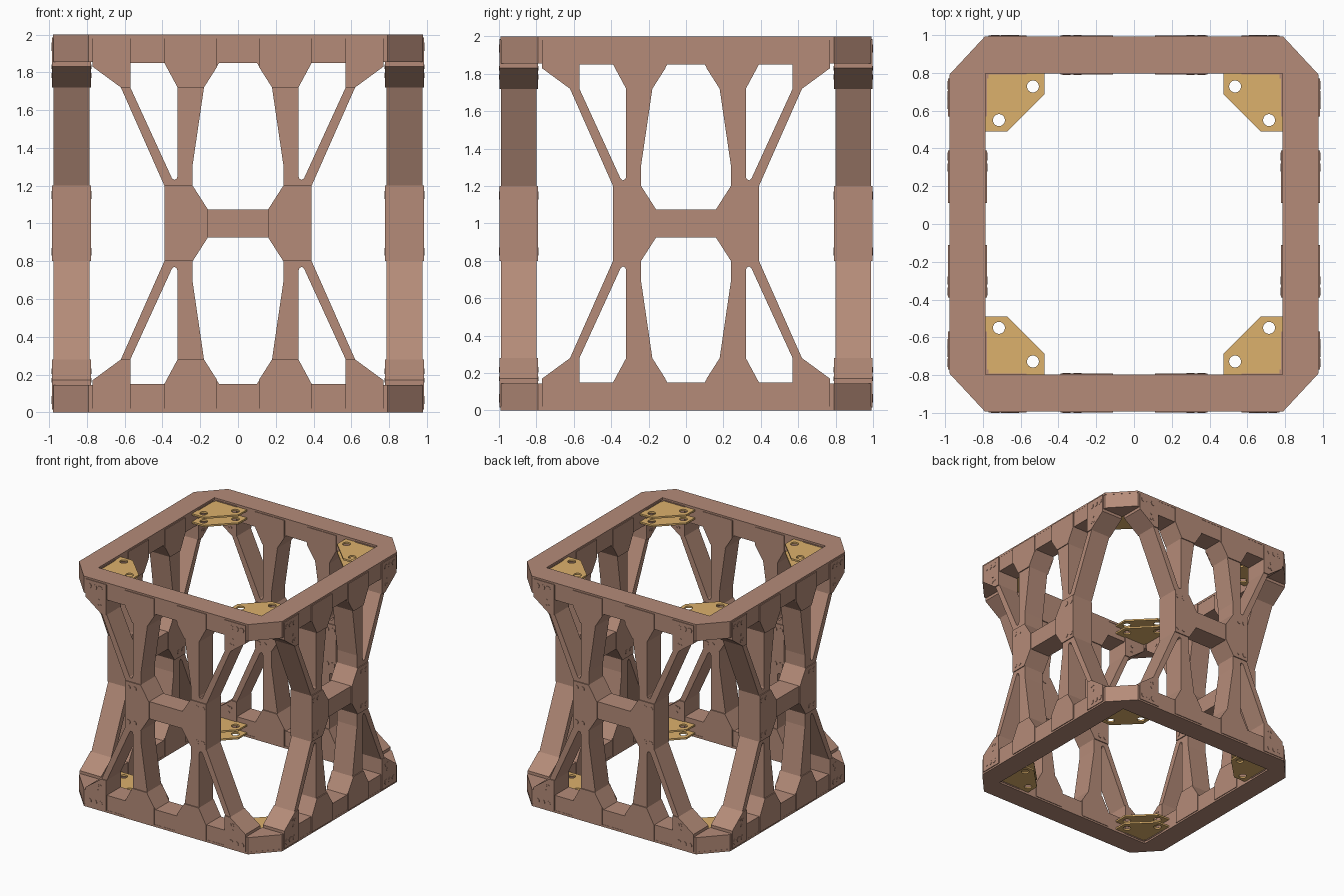
import bpy, bmesh
from math import pi, sin, cos
from mathutils import Matrix

if "Cube" in bpy.data.objects:
    bpy.data.objects.remove(bpy.data.objects["Cube"])


def material(name, color):
    m = bpy.data.materials.new(name)
    m.diffuse_color = color
    m.use_nodes = True
    m.node_tree.nodes["Principled BSDF"].inputs["Base Color"].default_value = m.diffuse_color
    return m


BROWN = material("brown_metal", (0.46, 0.26, 0.19, 1))
GOLD = material("gold_plate", (0.72, 0.44, 0.15, 1))


def prism(name, loops, thick, matrix, mat):
    """Extrude closed 2D loops (inner loops become holes) about local z = 0."""
    cu = bpy.data.curves.new(name, 'CURVE')
    cu.dimensions = '2D'
    cu.fill_mode = 'BOTH'
    cu.extrude = thick / 2
    for loop in loops:
        sp = cu.splines.new('POLY')
        sp.points.add(len(loop) - 1)
        for p, (x, y) in zip(sp.points, loop):
            p.co = (x, y, 0, 1)
        sp.use_cyclic_u = True
    tmp = bpy.data.objects.new(name + "_tmp", cu)
    bpy.context.collection.objects.link(tmp)
    dg = bpy.context.evaluated_depsgraph_get()
    me = bpy.data.meshes.new_from_object(tmp.evaluated_get(dg))
    bpy.data.objects.remove(tmp)
    bpy.data.curves.remove(cu)
    bm = bmesh.new()
    bm.from_mesh(me)
    bmesh.ops.remove_doubles(bm, verts=bm.verts, dist=1e-5)
    bmesh.ops.recalc_face_normals(bm, faces=bm.faces)
    for f in bm.faces:
        f.smooth = False
    bm.to_mesh(me)
    bm.free()
    me.materials.clear()
    me.materials.append(mat)
    ob = bpy.data.objects.new(name, me)
    ob.matrix_world = matrix
    bpy.context.collection.objects.link(ob)
    return ob


def flip(loop, sx, sy):
    return [(x * sx, y * sy) for x, y in loop]


def four(loops):
    return [flip(l, sx, sy) for l in loops for sx in (1, -1) for sy in (1, -1)]


def circle(x, y, r, n=16):
    return [(x + r * cos(2 * pi * i / n), y + r * sin(2 * pi * i / n)) for i in range(n)]


# Panel outline, heights measured from the middle (z = 1)
edge = [(0.39, 0.2), (0.62, 0.72), (0.77, 0.83), (0.77, 0.98)]
outline = (edge + flip(edge[::-1], -1, 1) + flip(edge, -1, -1) + flip(edge[::-1], 1, -1))

# Openings: rounded slot beside each leg, large bay between the legs
slot = [(0.57, 0.85), (0.39, 0.85), (0.32, 0.72), (0.32, 0.25),
        (0.325, 0.236), (0.338, 0.23), (0.35, 0.24), (0.57, 0.72)]
half = [(0.10, 0.85), (0.18, 0.72), (0.24, 0.31), (0.24, 0.2), (0.16, 0.075)]
bay = half + flip(half[::-1], -1, 1)
panel = [outline] + four([slot]) + [bay, flip(bay, 1, -1)]

# Raised joint plates
gusset = [(0.57, 0.985), (0.57, 0.72), (0.62, 0.72), (0.77, 0.83), (0.77, 0.985)]
tee = [(0.11, 0.985), (0.11, 0.83), (0.18, 0.72), (0.32, 0.72), (0.39, 0.85), (0.39, 0.985)]
node = [(0.39, -0.2), (0.39, 0.2), (0.24, 0.2), (0.16, 0.075),
        (0.16, -0.075), (0.24, -0.2)]
plates = four([gusset, tee]) + [node, flip(node, -1, 1)]

# Bolt heads
bolts = four([circle(x, 0.935, 0.022) for x in (0.63, 0.682, 0.734)]
             + [circle(x, 0.15, 0.021) for x in (0.30, 0.358)]
             + [circle(x, y, 0.012, 10) for x, y in ((0.645, 0.83), (0.625, 0.785), (0.65, 0.78))])

# Four side panels
P = 0.008
for k, side in enumerate(("front", "right", "back", "left")):
    outer, inner = ((0.99, 0.80), (0.977, 0.787))[k % 2]

    def place(d):
        return (Matrix.Translation((0, 0, 1)) @ Matrix.Rotation(k * pi / 2, 4, 'Z')
                @ Matrix.Rotation(pi / 2, 4, 'X') @ Matrix.Translation((0, 0, d)))

    prism(side + "_truss_panel", panel, outer - inner, place((outer + inner) / 2), BROWN)
    for face, d, s in (("outer", outer, 1), ("inner", inner, -1)):
        prism(f"{side}_{face}_joint_plates", plates, P, place(d + s * P / 2), BROWN)
        prism(f"{side}_{face}_bolts", bolts, 0.003, place(d + s * (P + 0.0015)), BROWN)

# Top and bottom: cap ring, corner wedges, paired corner brackets with holes
quarter = [(0.978, 0.79), (0.79, 0.992)]
ring = (quarter + flip(quarter[::-1], -1, 1) + flip(quarter, -1, -1)
        + flip(quarter[::-1], 1, -1))
opening = [(0.785, 0.797), (-0.785, 0.797), (-0.785, -0.797), (0.785, -0.797)]
wedge = [(0.77, 0.77), (0.976, 0.77), (0.976, 0.79), (0.79, 0.99), (0.77, 0.99)]
bracket = [(0.79, 0.805), (0.475, 0.805), (0.475, 0.685), (0.67, 0.49), (0.79, 0.49)]
holes = [circle(0.535, 0.728, 0.032), circle(0.715, 0.55, 0.032)]

for level, s in (("top", 1), ("bottom", -1)):
    def at(h):
        return Matrix.Translation((0, 0, 1 + s * h))

    prism(level + "_cap_ring", [ring, opening], 0.02, at(0.99), BROWN)
    prism(level + "_corner_wedges", four([wedge]), 0.125, at(0.9175), BROWN)
    prism(level + "_brackets_outer", four([bracket] + holes), 0.015, at(0.97), GOLD)
    prism(level + "_brackets_inner", four([bracket] + holes), 0.015, at(0.90), GOLD)
